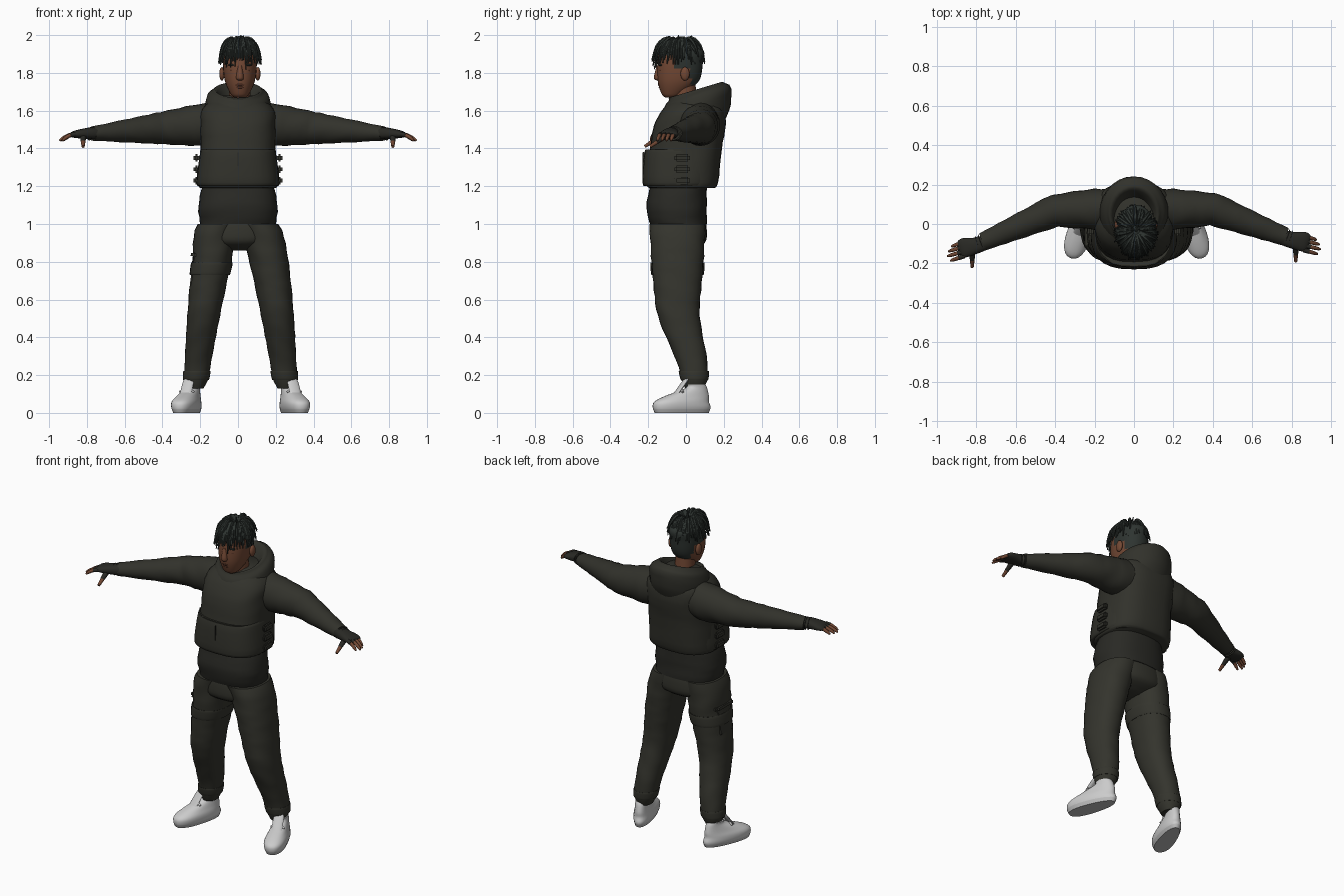
import bpy, bmesh, math, random
from mathutils import Vector, Matrix

if "Cube" in bpy.data.objects:
    bpy.data.objects.remove(bpy.data.objects["Cube"])
random.seed(4)
SIDES = {"left": 1, "right": -1}


def material(name, *rgb):
    mat = bpy.data.materials.new(name)
    mat.use_nodes = True
    mat.diffuse_color = (*rgb, 1)
    shader = mat.node_tree.nodes["Principled BSDF"]
    shader.inputs["Base Color"].default_value = mat.diffuse_color
    shader.inputs["Roughness"].default_value = .9
    return mat


CLOTH = material("dark olive cloth", .031, .031, .024)
TROUSER = material("olive trouser cloth", .034, .034, .026)
BLACK = material("black cloth", .022, .022, .018)
SKIN = material("brown skin", .17, .065, .034)
LIP = material("dark brown", .1, .035, .02)
HAIR = material("charcoal hair", .027, .034, .03)
SHOE = material("light grey shoe", .6, .6, .6)
SOLE = material("grey sole", .5, .5, .5)


def finish(name, bm, *materials, rule=None):
    """Turn a bmesh into a smooth object, colouring faces by rule."""
    bmesh.ops.recalc_face_normals(bm, faces=bm.faces)
    if rule:
        for face in bm.faces:
            face.material_index = int(rule(face.calc_center_median()))
    mesh = bpy.data.meshes.new(name)
    bm.to_mesh(mesh)
    bm.free()
    for mat in materials:
        mesh.materials.append(mat)
    mesh.shade_smooth()
    mesh.set_sharp_from_angle(angle=math.radians(50))
    bpy.context.scene.collection.objects.link(bpy.data.objects.new(name, mesh))


def spline(sections, steps):
    """Interpolate section tuples smoothly."""
    result, last = [], len(sections) - 1
    for i in range(last):
        before, start, end, after = (sections[max(0, min(last, i + k))] for k in (-1, 0, 1, 2))
        for step in range(steps):
            t = step / steps
            result.append([q + t / 2 * (r - p + t * (2 * p - 5 * q + 4 * r - s + t * (3 * (q - r) + s - p)))
                           for p, q, r, s in zip(before, start, end, after)])
    return result + [sections[last]]


def loft(bm, sections, along=False, sides=28, power=2, steps=4, wrinkle=0, slope=0, shape=Vector):
    """Skin rings of (x, y, z, half width, half depth), level or square to their path."""
    sections = spline(sections, steps)
    centres = [Vector(section[:3]) for section in sections]
    rings = []
    for i, (*_, width, depth) in enumerate(sections):
        across, over = Vector((1, 0, slope * 0)), Vector((0, 1, slope))
        if along:
            tangent = (centres[min(i + 1, len(centres) - 1)] - centres[max(i - 1, 0)]).normalized()
            across = tangent.cross(Vector((0, 0, 1))).normalized()
            over = across.cross(tangent)
        ring = []
        for k in range(sides):
            angle = math.tau * k / sides
            c, s = math.cos(angle), math.sin(angle)
            fold = 1 + wrinkle * math.sin(2 * i + 2 * math.sin(2 * angle + i / 3))
            c = math.copysign(abs(c) ** (2 / power), c) * width * fold
            s = math.copysign(abs(s) ** (2 / power), s) * depth * fold
            ring.append(bm.verts.new(shape(centres[i] + across * c + over * s)))
        rings.append(ring)
    for low, high in zip(rings, rings[1:]):
        for k in range(sides):
            nxt = (k + 1) % sides
            bm.faces.new((low[k], low[nxt], high[nxt], high[k]))
    bm.faces.new(rings[0])
    bm.faces.new(rings[-1])


def lofted(name, sections, *materials, rule=None, **options):
    bm = bmesh.new()
    loft(bm, sections, **options)
    finish(name, bm, *materials, rule=rule)


def stacked(x, *rows):
    """Level rings of (y, z, half width, half depth) sharing one x."""
    return [(x, *row) for row in rows]


def ball(name, at, size, mat):
    bm = bmesh.new()
    bmesh.ops.create_uvsphere(bm, u_segments=16, v_segments=10, radius=1,
                              matrix=Matrix.LocRotScale(Vector(at), None, Vector(size)))
    finish(name, bm, mat)


def box(name, at, size, mat, lean=0):
    bm = bmesh.new()
    bmesh.ops.create_cube(bm, size=1, matrix=Matrix.LocRotScale(
        Vector(at), Matrix.Rotation(lean, 3, 'Y'), Vector(size)))
    bmesh.ops.bevel(bm, geom=bm.edges[:], offset=min(size) / 3, segments=2, affect='EDGES')
    finish(name, bm, mat)


# Cropped hoodie with a front pouch, over a longer shirt
lofted("hoodie_body", stacked(0, (-.02, 1.19, .2, .17), (-.02, 1.22, .21, .19), (0, 1.4, .2, .19), (.02, 1.52, .2, .19),
                              (.04, 1.61, .19, .16), (.05, 1.68, .1, .09)), CLOTH, power=2.7, wrinkle=.006)
lofted("front_pouch", stacked(0, (-.04, 1.2, .2, .17), (-.04, 1.22, .22, .19), (-.03, 1.38, .2, .19),
                              (-.03, 1.39, .19, .17)), CLOTH, power=2.7)
lofted("shirt_hem", stacked(0, (-.04, 1, .2, .15), (-.05, 1.09, .21, .16), (-.04, 1.2, .19, .15)),
       BLACK, power=2.4, wrinkle=.01)
box("pouch_seam", (0, -.225, 1.3), (.006, .008, .16), BLACK)
for label, side in SIDES.items():
    for row in range(3):
        box(f"{label}_buckle_{row + 1}", (side * .22, -.02, 1.23 + row * .06), (.03, .08, .04), CLOTH)

# Hood lying open around the neck
lofted("hood", stacked(0, (.04, 1.46, .13, .14), (.05, 1.55, .17, .18), (.06, 1.66, .17, .18), (.06, 1.7, .14, .15),
                       (.04, 1.7, .11, .13), (.02, 1.58, .06, .08)), CLOTH, slope=.3, wrinkle=.008)

lofted("trouser_seat", stacked(0, (-.04, 1.04, .18, .14), (-.04, .97, .2, .15), (-.04, .9, .18, .14),
                               (-.04, .86, .05, .06)), TROUSER, power=2.3)


def leg_ring(t, grow=0):
    """Trouser ring from hip, t = 0, to ankle, t = 1."""
    bend = max(0, 2 * t - 1)
    return (.1 + .15 * t ** .6, -.045 + .09 * bend * bend * (3 - 2 * bend), 1 - .83 * t,
            .113 - .05 * t ** 1.2 + grow, .147 - .08 * t ** 1.5 + grow)


def arm_ring(x, grow=0):
    """Sleeve ring at a distance from the middle, bending forward past the elbow."""
    taper = max(0, x - .2)
    return (x, .075 - .38 * max(0, x - .4), 1.54 - .08 * x, .103 - .1 * taper + grow, .112 - .13 * taper + grow)


def band(ring, start, end, grow):
    """Raised strip around a limb."""
    return [ring(start), ring(start, grow), ring(end, grow), ring(end)]


for label, side in SIDES.items():
    def leg_side(p):
        return p if side > 0 else Vector((.027 * min(1, 5 - 5 * p.z) - p.x, p.y, p.z))

    def arm_side(p):
        return p if side > 0 else Vector((-p.x, p.y - max(0, p.x - .25) / 20, p.z))

    def shoe_side(p):
        turned = Matrix.Rotation(math.radians(19), 3, 'Z') @ Vector((p.x * (1 - p.y), p.y, p.z))
        return leg_side(turned + Vector((.295, -.022, 0)))

    # Trouser leg with gathered ankle
    lofted(f"{label}_trouser_leg", [leg_ring(i / 24) for i in range(25)] + [(.25, .045, .13, .04, .05)],
           TROUSER, steps=1, power=2.2, wrinkle=.018, shape=leg_side)
    lofted(f"{label}_ankle_cuff", band(leg_ring, .94, .99, .006), TROUSER, shape=leg_side)
    if side < 0:
        lofted("thigh_strap", band(leg_ring, .25, .32, .007), TROUSER, power=2.2, shape=leg_side)

    # Shoe turned outwards, with tongue and laces
    lofted(f"{label}_shoe", stacked(0, (0, 0, .05, .15), (0, .03, .06, .16), (0, .06, .06, .15), (.03, .09, .05, .12),
                                    (.08, .13, .04, .06), (.08, .15, .04, .05)),
           SHOE, SOLE, rule=lambda c: c.z < .02, power=2.3, shape=shoe_side)
    bm = bmesh.new()
    loft(bm, [(0, -.04, .09, .03, .01), (0, .02, .17, .03, .01), (0, .03, .18, .01, .01)],
         along=True, sides=12, shape=shoe_side)
    for y in (-.04, -.01):
        loft(bm, [(x, y - z / 10, .14 + y + z, .006, .006) for x, z in ((-.04, -.02), (0, 0), (.04, -.02))],
             along=True, sides=8, shape=shoe_side)
    finish(f"{label}_tongue_and_laces", bm, SHOE)

    # Sleeve, glove and bare fingertips
    lofted(f"{label}_sleeve", [arm_ring(.1 + i / 30) for i in range(21)], CLOTH,
           along=True, steps=1, wrinkle=.025, shape=arm_side)
    lofted(f"{label}_glove", [(.74, -.06, 1.48, .04, .03), (.79, -.08, 1.48, .04, .03), (.86, -.09, 1.475, .05, .02),
                              (.885, -.095, 1.47, .04, .01)], BLACK, along=True, power=2.4, shape=arm_side)
    lofted(f"{label}_glove_strap", band(arm_ring, .775, .79, -.008), CLOTH, along=True, shape=arm_side)
    gloves, tips = bmesh.new(), bmesh.new()
    for finger, reach in enumerate((.065, .08, .085, .07)):
        path = [(.86 + reach * t, -.06 - .024 * finger - .02 * t, 1.476 - .035 * t * t) for t in (0, .4, .8, 1)]
        loft(gloves, [(*p, .012, .012) for p in path[:2]], along=True, sides=10, shape=arm_side)
        loft(tips, [(*p, r, r) for p, r in zip(path, (.009, .01, .009, .005))],
             along=True, sides=10, shape=arm_side)
    thumb = [(.82, -.1 - .09 * t, 1.47 - .06 * t, .018 - .01 * t, .016 - .008 * t) for t in (0, .3, .6, .8, 1)]
    loft(gloves, thumb[:3], along=True, sides=10, shape=arm_side)
    loft(tips, thumb[2:], along=True, sides=10, shape=arm_side)
    finish(f"{label}_glove_fingers", gloves, BLACK)
    finish(f"{label}_fingertips", tips, SKIN)

# Cargo pocket on the right leg
box("cargo_pocket", (-.22, -.045, .75), (.05, .15, .19), TROUSER, lean=.14)
box("cargo_flap", (-.22, -.045, .835), (.06, .165, .05), TROUSER, lean=.14)

# Neck and head, with short hair coloured on the back and sides
lofted("neck", stacked(.01, (0, 1.55, .06, .06), (-.01, 1.76, .055, .06)), SKIN)
lofted("head", stacked(.01, (-.08, 1.67, .03, .03), (-.07, 1.69, .05, .06), (-.04, 1.76, .08, .11),
                       (-.03, 1.86, .09, .12), (-.02, 1.92, .08, .11), (-.02, 1.96, .02, .04)), SKIN, HAIR,
       rule=lambda c: c.z > 1.895 or c.y > .025 or (c.y > -.055 and c.z > 1.825), power=2.2, steps=8)
lofted("nose", stacked(.01, (-.145, 1.76, .01, .01), (-.15, 1.775, .02, .02), (-.145, 1.84, .01, .01)), SKIN)
ball("upper_lip", (.01, -.135, 1.737), (.028, .013, .008), LIP)
ball("lower_lip", (.01, -.132, 1.724), (.025, .013, .008), LIP)
for label, side in SIDES.items():
    ball(f"{label}_ear", (.01 + side * .095, -.005, 1.795), (.014, .024, .036), SKIN)
    ball(f"{label}_eyelid", (.01 + side * .036, -.13, 1.815), (.017, .012, .009), LIP)
    ball(f"{label}_brow", (.01 + side * .038, -.134, 1.842), (.026, .012, .006), HAIR)

# Locs falling out from the crown, longest over the forehead
bm = bmesh.new()
crown = Vector((.01, -.03, 1.945))
up = Vector((0, 0, 1))
for loc in range(84):
    angle = loc * 2.4
    outward = Vector((math.cos(angle) * .86, math.sin(angle), 0))
    front = max(0, -outward.y)
    reach = random.uniform(.1, .12) + .025 * front
    lift = random.uniform(0, .03)
    drop = random.uniform(.04, .1) + random.uniform(0, .03) * front
    path = [crown + outward * .02, crown + outward * reach * .5 + up * (.012 + lift),
            crown + outward * reach * .9 + up * (lift / 2 - .015), crown + outward * (reach + .012) - up * drop]
    loft(bm, [(*p, r, r) for p, r in zip(path, (.009, .01, .008, .003))], along=True, sides=6, steps=3)

# Upright ends, the middle one reaching full height
for x, y in ((-.05, 0), (-.03, -.03), (.015, -.04), (.05, -.01), (.03, .03)):
    tip = Vector((x, y, 2 - abs(x - .015) / 4))
    loft(bm, [(*crown.lerp(tip, t), .009 - .006 * t, .009 - .006 * t) for t in (0, .5, 1)],
         along=True, sides=6, steps=3)
finish("hair_locs", bm, HAIR)
